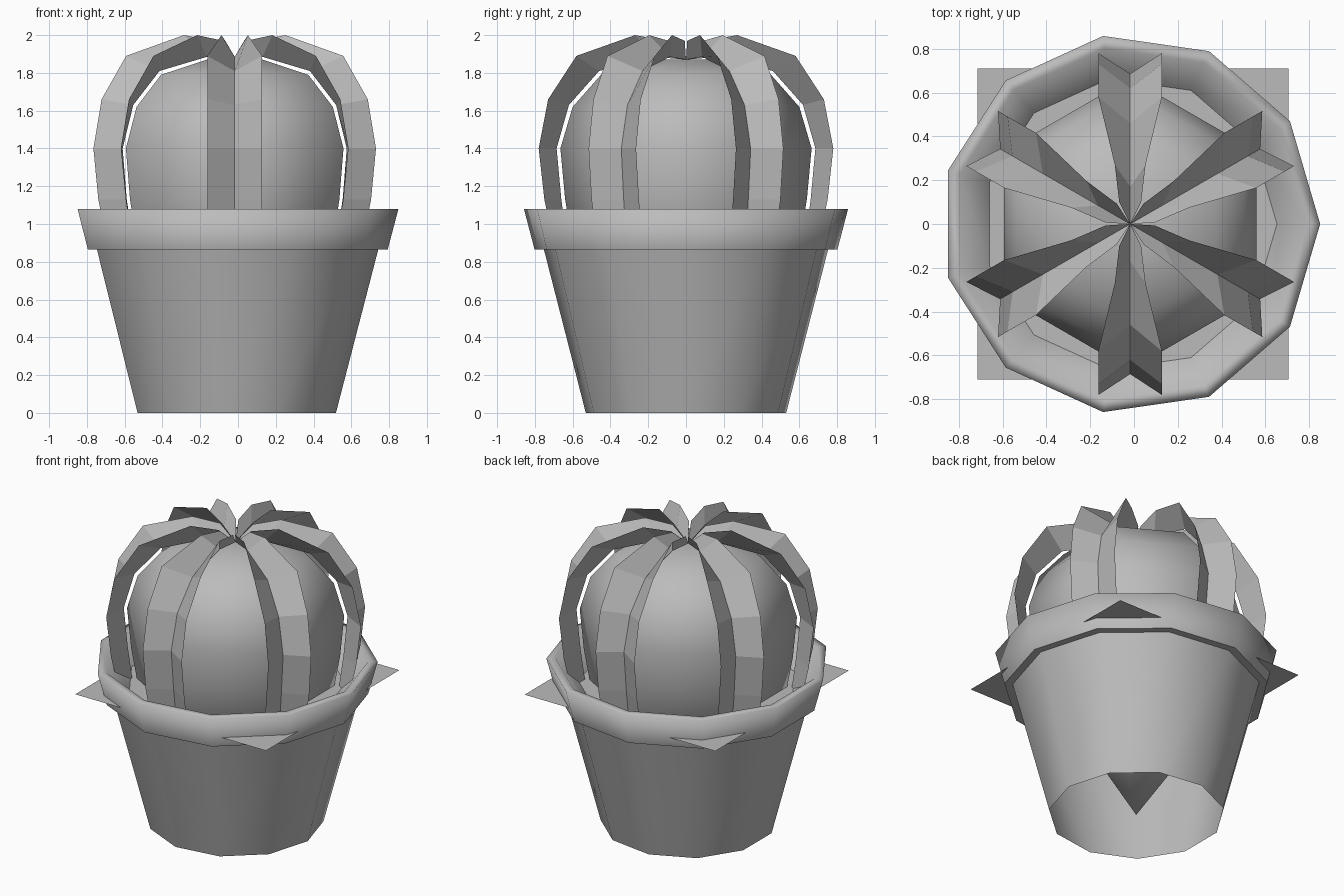
import bpy, bmesh
from math import cos, sin, pi, radians

CX = -0.0175   # common axis of pot and plant

old = bpy.data.objects.get("Cube")
if old:
    bpy.data.objects.remove(old, do_unlink=True)

grey = bpy.data.materials.new("plain_grey")
grey.use_nodes = True
colour = (0.5, 0.5, 0.5, 1)
grey.diffuse_color = colour
grey.node_tree.nodes["Principled BSDF"].inputs["Base Color"].default_value = colour


def finish(name, bm, smooth=False):
    for f in bm.faces:
        f.smooth = smooth
    me = bpy.data.meshes.new(name)
    bm.to_mesh(me)
    bm.free()
    me.materials.append(grey)
    ob = bpy.data.objects.new(name, me)
    ob.location.x = CX
    bpy.context.collection.objects.link(ob)
    return ob


def lathe(bm, profile, sides, start=0.0):
    """Turn (radius, height) points about z; zero radius makes a pole."""
    rings = []
    for r, z in profile:
        if r == 0:
            rings.append([bm.verts.new((0, 0, z))] * sides)
        else:
            angles = [start + 2 * pi * i / sides for i in range(sides)]
            rings.append([bm.verts.new((r * cos(a), r * sin(a), z)) for a in angles])
    for low, high in zip(rings, rings[1:]):
        for i in range(sides):
            j = (i + 1) % sides
            corners = dict.fromkeys([low[i], low[j], high[j], high[i]])
            bm.faces.new(list(corners))
    return rings


# Pot: eleven-sided open shell with a stepped rim
bm = bmesh.new()
pot = [(0.536, 0), (0.76, 0.865), (0.81, 0.865), (0.867, 1.08),
       (0.81, 1.08), (0.67, 0.93)]
rings = lathe(bm, pot, 11)
for ring in rings[1:3]:
    for i, v in enumerate(ring):
        bm.edges.get((v, ring[(i + 1) % 11])).smooth = False
finish("pot", bm, True)

# Soil: square sheet whose corners poke through the rim
bm = bmesh.new()
bmesh.ops.create_grid(bm, x_segments=1, y_segments=1, size=0.71)
soil = finish("soil", bm)
soil.location = (-0.005, 0, 0.93)

# Cactus body: smooth six-sided ball drawn down to a point
bm = bmesh.new()
body = [(0, 0), (0.6, 0.9), (0.64, 1.13), (0.665, 1.4), (0.6, 1.62),
        (0.45, 1.79), (0.17, 1.87), (0, 1.85)]
lathe(bm, body, 6, radians(30))
finish("cactus_body", bm, True)

# Ribs: each has a valley line with a flared fin on both sides
valley = [(0.63, 0.9), (0.66, 1.13), (0.685, 1.4), (0.62, 1.63),
          (0.46, 1.81), (0.17, 1.885), (0, 1.87)]
tip = [(0.7, 0.14, 0.9), (0.75, 0.145, 1.13), (0.78, 0.145, 1.4),
       (0.73, 0.145, 1.66), (0.58, 0.145, 1.89), (0.27, 0.07, 2.0),
       (0.1, 0.05, 1.97)]
bm = bmesh.new()
for k in range(6):
    a = radians(30 + 60 * k)
    ca, sa = cos(a), sin(a)

    def point(r, w, z):
        return bm.verts.new((r * ca - w * sa, r * sa + w * ca, z))

    inner = [point(r, 0, z) for r, z in valley]
    for side in (-1, 1):
        outer = [point(r, side * w, z) for r, w, z in tip]
        for i in range(len(inner) - 1):
            quad = [inner[i], outer[i], outer[i + 1], inner[i + 1]]
            bm.faces.new(quad if side > 0 else quad[::-1])
finish("cactus_ribs", bm)
